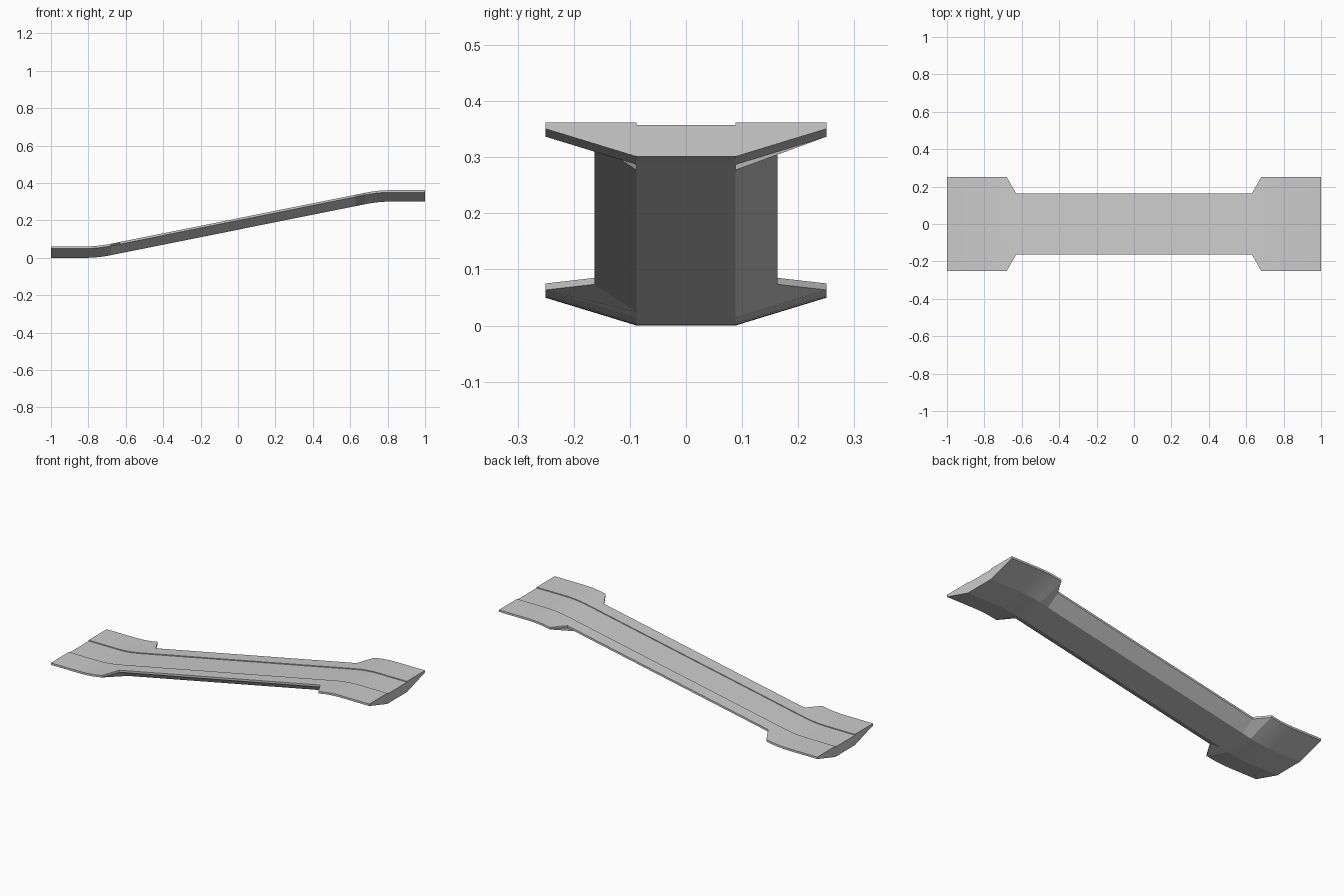
import bpy, bmesh, math

if "Cube" in bpy.data.objects:
    bpy.data.objects.remove(bpy.data.objects["Cube"])

RISE, SLOPE = 0.301, 0.2
BEND_IN, BEND_OUT = 0.82, 0.68     # |x| range of the curved bends
NARROW = 0.63                      # |x| where the slim span begins


def path(x):
    """Height of the underside along the ramp: flat, bend, straight slope."""
    a = abs(x)
    drop = 0.0
    if a >= BEND_OUT:
        t = max(0.0, BEND_IN - a)
        h = SLOPE * t * t / (2 * (BEND_IN - BEND_OUT))
    else:
        e = SLOPE * (BEND_IN - BEND_OUT) / 2
        h = RISE / 2 - (RISE / 2 - e) * a / BEND_OUT
    return h if x < 0 else RISE - h


def section(half):
    """Tray cross-section: flat keel, sloped sides, thin rim, recessed lane."""
    right = [(0.088, 0.0), (half, 0.0495), (half, 0.061), (0.088, 0.061), (0.088, 0.056)]
    return right + [(-y, z) for y, z in reversed(right)]


# Stations along the length, mirrored about the centre
steps = 4
left = [-1.0] + [-BEND_IN + (BEND_IN - BEND_OUT) * i / steps for i in range(steps + 1)] + [-NARROW]
stations = left + [-x for x in reversed(left)]

# Ramp body: loft the section through every station
bm = bmesh.new()
rings = []
for x in stations:
    half = 0.163 if abs(x) <= NARROW else 0.25
    rings.append([bm.verts.new((x, y, path(x) + z)) for y, z in section(half)])
for a, b in zip(rings, rings[1:]):
    for i in range(len(a)):
        j = (i + 1) % len(a)
        bm.faces.new((a[i], a[j], b[j], b[i]))

# End caps
bm.faces.new(rings[0])
bm.faces.new(rings[-1])
bmesh.ops.recalc_face_normals(bm, faces=bm.faces)

mesh = bpy.data.meshes.new("ramp_track")
bm.to_mesh(mesh)
bm.free()
ramp = bpy.data.objects.new("ramp_track", mesh)
bpy.context.collection.objects.link(ramp)

# Smooth only the gentle bends
bpy.context.view_layer.objects.active = ramp
ramp.select_set(True)
bpy.ops.object.shade_smooth_by_angle(angle=math.radians(8))
